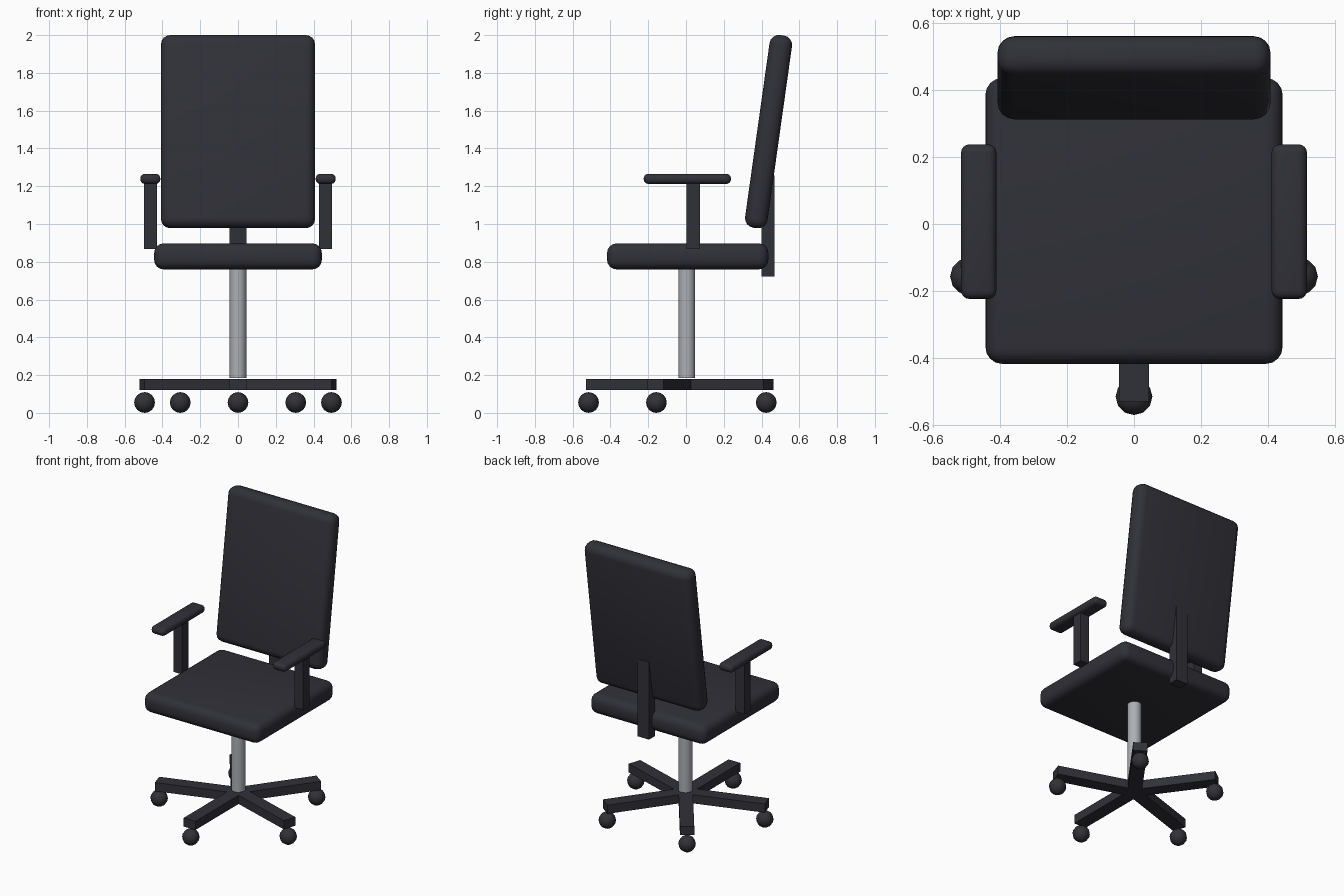
import bpy, math
from mathutils import Matrix, Vector

if "Cube" in bpy.data.objects:
    bpy.data.objects.remove(bpy.data.objects["Cube"])


def material(name, rgb):
    m = bpy.data.materials.new(name)
    m.diffuse_color = (*rgb, 1)
    m.use_nodes = True
    m.node_tree.nodes["Principled BSDF"].inputs["Base Color"].default_value = m.diffuse_color
    return m


FABRIC = material("dark fabric", (0.03, 0.03, 0.04))
STEEL = material("grey steel", (0.42, 0.43, 0.46))
RUBBER = material("dark rubber", (0.032, 0.032, 0.038))


def finish(name, mat, smooth=True):
    ob = bpy.context.object
    ob.name = name
    ob.data.materials.append(mat)
    if smooth:
        bpy.ops.object.shade_smooth_by_angle(angle=math.radians(40))
    return ob


def box(name, lo, hi, mat, bevel=0, tilt=0):
    """Box between two corners, optionally rounded and tilted about x."""
    lo, hi = Vector(lo), Vector(hi)
    bpy.ops.mesh.primitive_cube_add(size=1, location=(lo + hi) / 2)
    ob = bpy.context.object
    ob.data.transform(Matrix.Diagonal((*(hi - lo), 1)))
    if bevel:
        mod = ob.modifiers.new("round", "BEVEL")
        mod.width, mod.segments = bevel, 4
        bpy.ops.object.modifier_apply(modifier="round")
    ob.rotation_euler.x = tilt
    return finish(name, mat, bool(bevel))


# cushions
box("seat", (-0.444, -0.418, 0.76), (0.444, 0.436, 0.897), FABRIC, 0.05)
box("backrest", (-0.408, 0.377, 0.974), (0.408, 0.497, 2.004), FABRIC, 0.05,
    -math.radians(8))
box("back_bracket", (-0.044, 0.4, 0.722), (0.044, 0.468, 1.257), FABRIC)

# armrests
for side, s in (("left", -1), ("right", 1)):
    box(side + "_armrest_post", (s * 0.464 - 0.034, 0.003, 0.867),
        (s * 0.464 + 0.034, 0.073, 1.225), FABRIC)
    box(side + "_armrest_pad", (s * 0.464 - 0.053, -0.224, 1.212),
        (s * 0.464 + 0.053, 0.238, 1.266), FABRIC, 0.025)

# gas column
CY = 0.004
bpy.ops.mesh.primitive_cylinder_add(vertices=24, radius=0.044, depth=0.6,
                                    location=(0, CY, 0.485))
finish("column", STEEL)

# five-star base with ball casters
for i in range(5):
    a = -math.pi / 2 + i * math.tau / 5
    leg = box(f"base_leg_{i + 1}", (0, -0.045, 0.12), (0.534, 0.045, 0.18), FABRIC)
    leg.location = (0.267 * math.cos(a), CY + 0.267 * math.sin(a), 0.15)
    leg.rotation_euler.z = a
    bpy.ops.mesh.primitive_uv_sphere_add(
        segments=12, ring_count=8, radius=0.055,
        location=(0.52 * math.cos(a), CY + 0.52 * math.sin(a), 0.055))
    finish(f"caster_{i + 1}", RUBBER)
